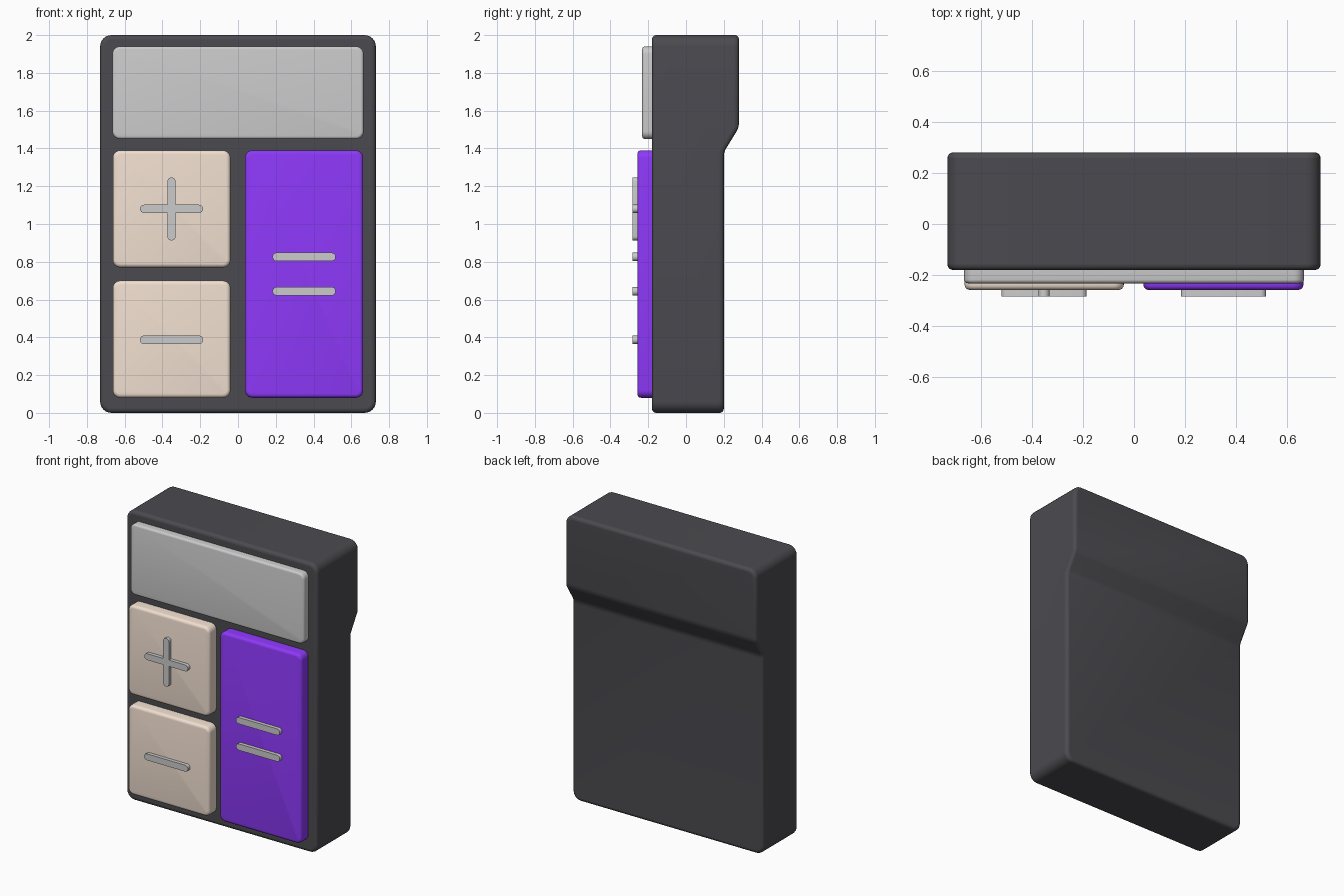
import bpy, bmesh
from math import sin, cos, pi, radians

if "Cube" in bpy.data.objects:
    bpy.data.objects.remove(bpy.data.objects["Cube"])


def material(name, rgb):
    m = bpy.data.materials.new(name)
    m.diffuse_color = (*rgb, 1)
    m.use_nodes = True
    m.node_tree.nodes["Principled BSDF"].inputs["Base Color"].default_value = m.diffuse_color
    return m


DARK = material("dark_casing", (0.07, 0.07, 0.08))
BEIGE = material("beige_key", (0.88, 0.74, 0.63))
PURPLE = material("purple_key", (0.27, 0.04, 0.95))


def finish(bm, name, mat=None, bevel=0):
    bmesh.ops.recalc_face_normals(bm, faces=bm.faces)
    me = bpy.data.meshes.new(name)
    bm.to_mesh(me)
    bm.free()
    ob = bpy.data.objects.new(name, me)
    bpy.context.collection.objects.link(ob)
    if mat:
        me.materials.append(mat)
    if bevel:
        mod = ob.modifiers.new("bevel", "BEVEL")
        mod.width, mod.segments = bevel, 4
        mod.limit_method, mod.angle_limit = "ANGLE", radians(25)
    bpy.ops.object.select_all(action="DESELECT")
    bpy.context.view_layer.objects.active = ob
    ob.select_set(True)
    bpy.ops.object.shade_smooth_by_angle(angle=radians(35))
    return ob


def arc(cx, cz, r, a0, a1, n=6):
    return [(cx + r * cos(a0 + (a1 - a0) * i / n), cz + r * sin(a0 + (a1 - a0) * i / n))
            for i in range(n + 1)]


def rounded_rect(x0, x1, z0, z1, r):
    return (arc(x1 - r, z1 - r, r, 0, pi / 2) + arc(x0 + r, z1 - r, r, pi / 2, pi)
            + arc(x0 + r, z0 + r, r, pi, 1.5 * pi) + arc(x1 - r, z0 + r, r, 1.5 * pi, 2 * pi))


def slab(name, outline, front, back, mat=None, soft=0):
    """Extrude an x-z outline along y, optionally rounding the front rim."""
    bm = bmesh.new()
    face = bm.faces.new([bm.verts.new((x, back, z)) for x, z in outline])
    ext = bmesh.ops.extrude_face_region(bm, geom=[face])["geom"]
    for v in (g for g in ext if isinstance(g, bmesh.types.BMVert)):
        v.co.y = front
    if soft:
        rim = [e for e in bm.edges if all(abs(v.co.y - front) < 1e-5 for v in e.verts)]
        bmesh.ops.bevel(bm, geom=rim, offset=soft, segments=4, profile=0.5, affect="EDGES")
    return finish(bm, name, mat)


# Casing: side profile swept across the width, thicker behind the screen
profile = [(-0.18, 0), (0.20, 0), (0.20, 1.38), (0.28, 1.51), (0.28, 2), (-0.18, 2)]
bm = bmesh.new()
side = bm.faces.new([bm.verts.new((-0.73, y, z)) for y, z in profile])
ext = bmesh.ops.extrude_face_region(bm, geom=[side])["geom"]
for v in (g for g in ext if isinstance(g, bmesh.types.BMVert)):
    v.co.x = 0.73
corners = [e for e in bm.edges
           if abs(e.verts[0].co.x - e.verts[1].co.x) < 1e-5
           and abs(e.verts[0].co.z - e.verts[1].co.z) < 1e-5]
bmesh.ops.bevel(bm, geom=corners, offset=0.06, segments=6, profile=0.5, affect="EDGES")
finish(bm, "casing", DARK, bevel=0.022)

# Screen and keys
slab("screen", rounded_rect(-0.665, 0.665, 1.45, 1.94, 0.04), -0.232, -0.17, soft=0.015)
for name, x0, x1, z0, z1, mat in [("plus_key", -0.663, -0.04, 0.77, 1.39, BEIGE),
                                  ("minus_key", -0.663, -0.04, 0.08, 0.70, BEIGE),
                                  ("equals_key", 0.037, 0.663, 0.08, 1.39, PURPLE)]:
    slab(name, rounded_rect(x0, x1, z0, z1, 0.04), -0.258, -0.17, mat, soft=0.02)

# Raised symbols
L, W = 0.167, 0.022
for name, cx, cz in [("minus_sign", -0.352, 0.387),
                     ("equals_sign_upper", 0.35, 0.826), ("equals_sign_lower", 0.35, 0.644)]:
    slab(name, rounded_rect(cx - L, cx + L, cz - W, cz + W, W * 0.95), -0.283, -0.25)

arm = [(W, -W)] + arc(L - W, 0, W, -pi / 2, pi / 2, 8)
cross = []
for _ in range(4):
    cross += [(x - 0.352, z + 1.08) for x, z in arm]
    arm = [(-z, x) for x, z in arm]
slab("plus_sign", cross, -0.283, -0.25)
